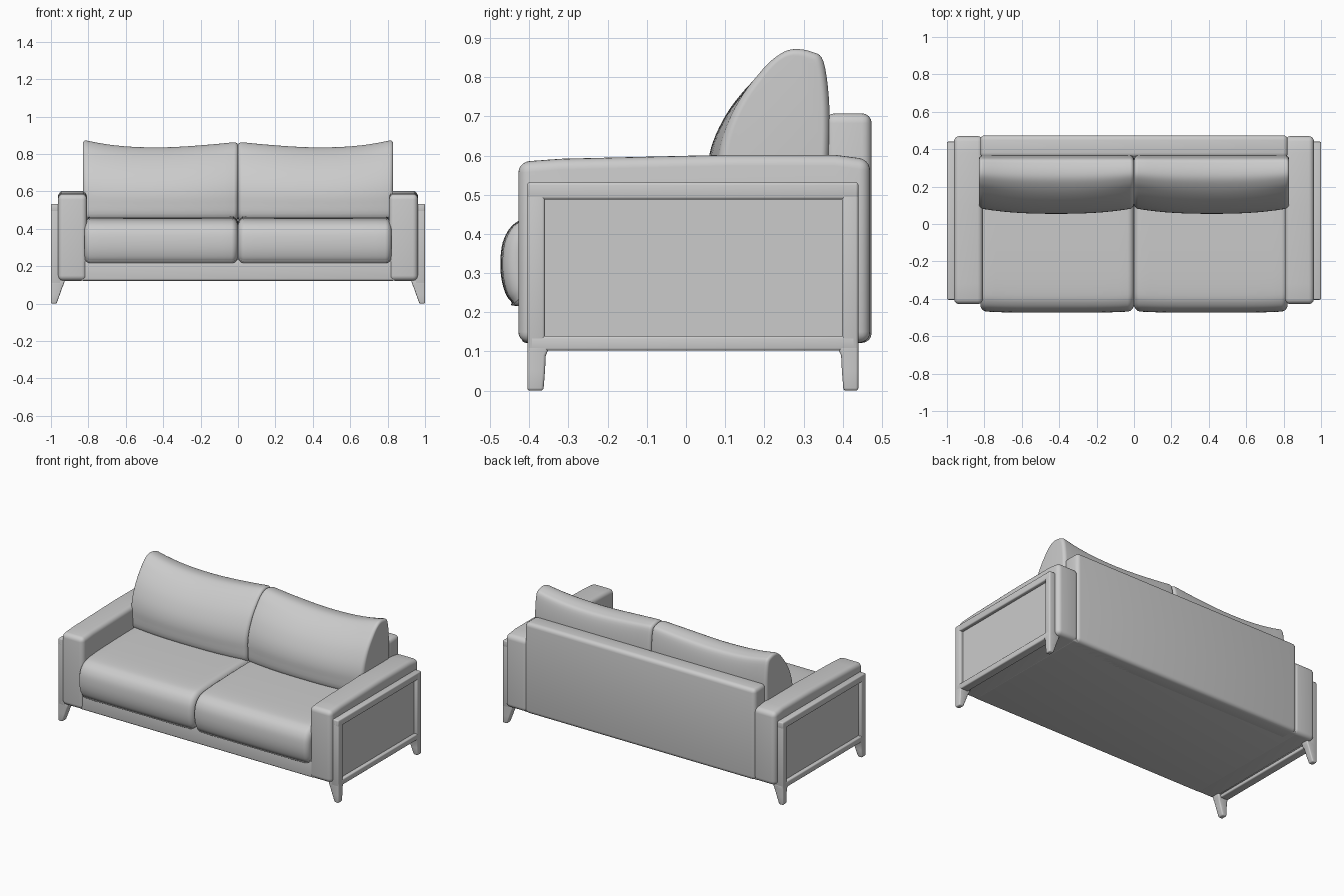
import bpy, bmesh, math
from mathutils import Vector

old = bpy.data.objects.get("Cube")
if old:
    bpy.data.objects.remove(old, do_unlink=True)

grey = bpy.data.materials.new("plain_grey")
grey.use_nodes = True
grey.diffuse_color = (0.6, 0.6, 0.6, 1)
grey.node_tree.nodes["Principled BSDF"].inputs["Base Color"].default_value = (0.6, 0.6, 0.6, 1)


def finish(name, bm, bevel=0, segments=4):
    bmesh.ops.recalc_face_normals(bm, faces=bm.faces)
    mesh = bpy.data.meshes.new(name)
    bm.to_mesh(mesh)
    bm.free()
    obj = bpy.data.objects.new(name, mesh)
    bpy.context.collection.objects.link(obj)
    mesh.materials.append(grey)
    bpy.ops.object.select_all(action="DESELECT")
    obj.select_set(True)
    bpy.context.view_layer.objects.active = obj
    if bevel:
        mod = obj.modifiers.new("soft_edges", "BEVEL")
        mod.width, mod.segments = bevel, segments
        mod.limit_method = "ANGLE"
        bpy.ops.object.modifier_apply(modifier=mod.name)
    bpy.ops.object.shade_smooth_by_angle(angle=math.radians(40))
    return obj


def loft(name, rings, bevel=0, segments=4):
    """Skin a list of closed rings and cap both ends."""
    bm = bmesh.new()
    loops = [[bm.verts.new(p) for p in ring] for ring in rings]
    n = len(loops[0])
    for a, b in zip(loops, loops[1:]):
        for i in range(n):
            j = (i + 1) % n
            bm.faces.new((a[i], a[j], b[j], b[i]))
    bm.faces.new(loops[0])
    bm.faces.new(loops[-1])
    return finish(name, bm, bevel, segments)


def prism(name, outline, x0, x1, bevel, segments=4):
    """Extrude a (y, z) outline along x."""
    return loft(name, [[(x, y, z) for y, z in outline] for x in (x0, x1)], bevel, segments)


def box(name, x, y, z, bevel, segments=4):
    outline = [(y[0], z[0]), (y[1], z[0]), (y[1], z[1]), (y[0], z[1])]
    return prism(name, outline, x[0], x[1], bevel, segments)


def smooth_ring(points, steps=5):
    """Closed Catmull-Rom curve through the points."""
    pts, out = [Vector(p) for p in points], []
    n = len(pts)
    for i in range(n):
        a, b, c, d = (pts[(i + k) % n] for k in (-1, 0, 1, 2))
        for s in range(steps):
            t = s / steps
            out.append(0.5 * (2 * b + (c - a) * t + (2 * a - 5 * b + 4 * c - d) * t * t
                              + (3 * b - a - 3 * c + d) * t ** 3))
    return out


def cushion(name, profile, side, width, radius, warp):
    """Sweep a profile along x with rounded ends; warp(t, y, z) adds sag and bulge."""
    ring = smooth_ring(profile)
    ys, zs = [p.x for p in ring], [p.y for p in ring]
    cy, cz = (min(ys) + max(ys)) / 2, (min(zs) + max(zs)) / 2
    hy, hz = (max(ys) - min(ys)) / 2, (max(zs) - min(zs)) / 2
    ends = [radius * (1 - math.cos(a * math.pi / 16)) for a in range(9)]
    middle = [radius + (width - 2 * radius) * k / 16 for k in range(1, 16)]
    stations = ends + middle + [width - e for e in reversed(ends)]
    rings = []
    for x in stations:
        u = max(0, 1 - min(x, width - x) / radius)
        inset = radius * (1 - math.sqrt(max(0, 1 - u * u)))
        loop = []
        for p in ring:
            y = cy + (p.x - cy) * (1 - inset / hy)
            z = cz + (p.y - cz) * (1 - inset / hz)
            dy, dz = warp(x / width, y, z)
            loop.append((side * x, y + dy, z + dz))
        rings.append(loop)
    return loft(name, rings)


# Upholstered body
box("base", (-0.84, 0.84), (-0.42, 0.46), (0.122, 0.235), 0.012)
box("backrest", (-0.822, 0.822), (0.355, 0.474), (0.122, 0.708), 0.025)

seat_profile = [(-0.474, 0.33), (-0.464, 0.39), (-0.43, 0.432), (-0.36, 0.452),
                (-0.15, 0.462), (0.1, 0.466), (0.31, 0.464), (0.33, 0.44), (0.33, 0.25),
                (0.31, 0.222), (0, 0.217), (-0.4, 0.215), (-0.447, 0.228), (-0.468, 0.27)]
back_profile = [(0.075, 0.45), (0.055, 0.54), (0.064, 0.62), (0.1, 0.7), (0.15, 0.765),
                (0.205, 0.812), (0.255, 0.834), (0.315, 0.828), (0.35, 0.803),
                (0.366, 0.7), (0.362, 0.55), (0.34, 0.455), (0.2, 0.44)]


def seat_warp(t, y, z):
    edge = (2 * t - 1) ** 4
    return (0.008 * edge if y < -0.3 else 0), 0


def back_warp(t, y, z):
    # Ends are thinner at the front and lifted at the upper corners
    edge = abs(2 * t - 1) ** 2.5
    front = max(0, min(1, (0.36 - y) / 0.2))
    high = max(0, min(1, (z - 0.5) / 0.3))
    lift = 0.042 * max(0, (t - 0.5) * 2) ** 2.5 + 0.03 * max(0, 1 - 2 * t) ** 1.5
    return 0.03 * edge * front, lift * high


for side, label in ((1, "left"), (-1, "right")):
    cushion("seat_cushion_" + label, seat_profile, side, 0.822, 0.035, seat_warp)
    cushion("back_cushion_" + label, back_profile, side, 0.83, 0.022, back_warp)

    # Armrest, its top falling slightly to the front
    arm = [(-0.428, 0.122), (0.47, 0.122), (0.47, 0.59), (0.38, 0.602),
           (0.1, 0.602), (-0.32, 0.592), (-0.428, 0.584)]
    prism("armrest_" + label, arm, side * 0.808, side * 0.962, 0.028, 5)

    # Side frame of rails and posts around a recessed panel
    xs = (side * 0.945, side * 1.0)
    box("top_rail_" + label, xs, (-0.405, 0.44), (0.488, 0.532), 0.007, 3)
    box("bottom_rail_" + label, xs, (-0.4, 0.435), (0.102, 0.14), 0.007, 3)
    box("side_panel_" + label, (side * 0.94, side * 0.978), (-0.37, 0.41), (0.12, 0.5), 0.002, 1)

    for place, y0, y1, inner in (("front", -0.405, -0.36, 1), ("rear", 0.398, 0.44, -1)):
        box(place + "_post_" + label, xs, (y0, y1), (0.102, 0.53), 0.007, 3)
        # Tapered leg, flaring inward under the body
        rings = []
        for z, depth, grow in ((0, 0.03, -0.004), (0.05, 0.048, 0), (0.09, 0.062, 0.002),
                               (0.103, 0.068, 0.008), (0.128, 0.076, 0.008)):
            ya = y0 - (grow if inner < 0 else 0)
            yb = y1 + (grow if inner > 0 else 0)
            rings.append([(side * 1.0, ya, z), (side * 1.0, yb, z),
                          (side * (1 - depth), yb, z), (side * (1 - depth), ya, z)])
        loft(place + "_leg_" + label, rings, 0.007, 3)
